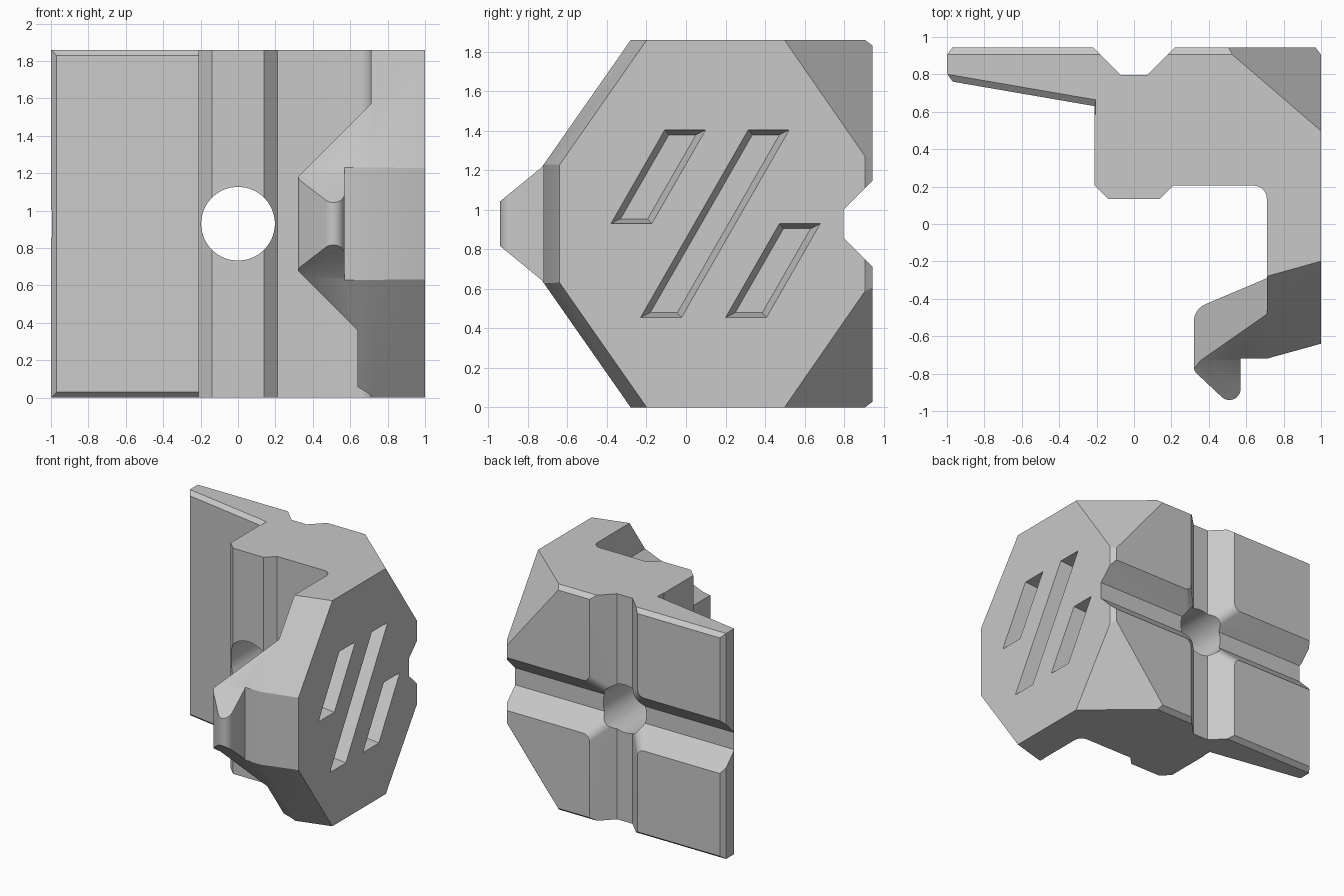
import bpy
import bmesh
import math
from mathutils import Vector

H = 1.86          # overall height
MID = H / 2
BACK = 0.945

cube = bpy.data.objects.get("Cube")
if cube:
    bpy.data.objects.remove(cube, do_unlink=True)

grey = bpy.data.materials.new("plain_grey")
grey.use_nodes = True
colour = (0.58, 0.58, 0.58, 1)
grey.diffuse_color = colour
grey.node_tree.nodes["Principled BSDF"].inputs["Base Color"].default_value = colour


def loft(name, rings):
    """Closed solid through rings of equal point count."""
    bm = bmesh.new()
    rows = [[bm.verts.new(p) for p in ring] for ring in rings]
    n = len(rows[0])
    for a, b in zip(rows, rows[1:]):
        for i in range(n):
            j = (i + 1) % n
            bm.faces.new((a[i], a[j], b[j], b[i]))
    bm.faces.new(rows[0][::-1])
    bm.faces.new(rows[-1])
    bmesh.ops.recalc_face_normals(bm, faces=bm.faces)
    mesh = bpy.data.meshes.new(name)
    bm.to_mesh(mesh)
    bm.free()
    mesh.materials.append(grey)
    obj = bpy.data.objects.new(name, mesh)
    bpy.context.collection.objects.link(obj)
    return obj


def rounded(points, steps=8):
    """Round the corners of a 2D outline; a third value is the radius."""
    out = []
    for i, p in enumerate(points):
        c = Vector(p[:2])
        if len(p) < 3:
            out.append(c)
            continue
        d1 = (Vector(points[i - 1][:2]) - c).normalized()
        d2 = (Vector(points[(i + 1) % len(points)][:2]) - c).normalized()
        half, r = d1.angle(d2) / 2, p[2]
        centre = c + (d1 + d2).normalized() * r / math.sin(half)
        s = c + d1 * r / math.tan(half) - centre
        e = c + d2 * r / math.tan(half) - centre
        w = s.angle(e)
        for k in range(steps + 1):
            t = k / steps
            out.append(centre + (s * math.sin((1 - t) * w) + e * math.sin(t * w)) / math.sin(w))
    return out


# Body: plan outline of wing, block, side plate and hook, extruded upward
plan = rounded([
    (-0.97, BACK), (0.97, BACK), (1, 0.905), (1, -0.64), (0.71, -0.72),
    (0.57, -0.72), (0.57, -1.02, 0.06), (0.32, -0.785, 0.05),
    (0.32, -0.455, 0.1), (0.71, -0.29), (0.71, 0.205, 0.07), (0.21, 0.205),
    (0.14, 0.135), (-0.14, 0.135), (-0.21, 0.205), (-0.21, 0.63),
    (-0.97, 0.761), (-1, 0.805), (-1, 0.905)])
body = loft("hooked_bracket", [[(x, y, z) for x, y in plan] for z in (0, H)])


def cut(name, rings):
    """Subtract a lofted solid from the body and discard it."""
    tool = loft(name, rings)
    tool.hide_render = True
    mod = body.modifiers.new(name, "BOOLEAN")
    mod.operation, mod.solver, mod.object = "DIFFERENCE", "EXACT", tool
    bpy.ops.object.select_all(action="DESELECT")
    bpy.context.view_layer.objects.active = body
    body.select_set(True)
    bpy.ops.object.modifier_apply(modifier=mod.name)
    bpy.data.objects.remove(tool, do_unlink=True)


def wing_front(x):
    return 0.63 - 0.172 * (x + 0.21)


# Cuts that repeat at the top and the bottom
for low in (False, True):
    def level(z):
        return H - z if low else z

    # diagonal corner of the wing, flaring at front and back into chamfers
    a, b = Vector((-0.47, H)), Vector((-1, 1.23))
    along = (a - b).normalized()
    out = Vector((-along.y, along.x))
    triangle = [a + along * 0.3, b - along * 0.3, (a + b) / 2 + out * 1.5]
    inner = [p - out * 0.06 for p in triangle]
    cut("wing_corner", [
        [(p.x, 0.985, level(p.y)) for p in inner],
        [(p.x, 0.905, level(p.y)) for p in triangle],
        [(p.x, wing_front(p.x) + 0.035, level(p.y)) for p in triangle],
        [(p.x, wing_front(p.x) - 0.035, level(p.y)) for p in inner]])

    # chamfer along the front edge of the wing
    lip = [(0.07, H + 0.03), (-0.035, H - 0.06), (-0.05, H + 0.03)]
    cut("wing_chamfer", [
        [(x, wing_front(x) + y, level(z)) for y, z in lip] for x in (-1.2, -0.205)])

    # sloped front of plate and hook
    slope = [(-0.182, 2), (-0.73, 1.2157), (-0.98, 1.011), (-1.3, 1.011), (-1.3, 2)]
    cut("front_slope", [
        [(x, y + 0.28 * max(0, x - 0.71), level(z)) for y, z in slope]
        for x in (0.1, 0.71, 1.2)])

    # diagonal edge of the hook arm
    x0 = 0.64 if low else 0.711
    z0 = 0.86 + x0
    wedge = [(x0, z0), (x0, 2), (0.2, 2), (0.2, 1.06)]
    cut("hook_slope", [
        [(x, y, level(z)) for x, z in wedge] for y in (-1.2, -0.28)])

    # chamfer along the back edge
    strip = [(0.865, H + 0.03), (0.985, H - 0.06), (1.05, H + 0.03)]
    cut("back_chamfer", [
        [(x, y, level(z)) for y, z in strip] for x in (-1.2, 1.2)])

    # triangular facet on the outer back corner
    e = 0.1
    legs = (0.52, 0.447, 0.645)
    s = 1 + sum(e / leg for leg in legs)
    cx, cy, cz = 1 + e, BACK + e, H + e
    tiny = 0.001
    base = [(cx, cy), (cx - legs[0] * s, cy), (cx, cy - legs[1] * s)]
    peak = [(cx + (x - cx) * tiny, cy + (y - cy) * tiny) for x, y in base]
    cut("corner_facet", [
        [(x, y, level(cz)) for x, y in base],
        [(x, y, level(cz - legs[2] * s * (1 - tiny))) for x, y in peak]])


# Crossed grooves in the back, rounded where they meet
def cross(w, y):
    far = 1.3
    points = []
    for turn in range(4):
        for a, b, *radius in ((far, -w), (far, w), (w, w, 0.06)):
            for _ in range(turn):
                a, b = -b, a
            points.append((a, b, *radius))
    return [(a, y, MID + b) for a, b in rounded(points)]


cut("grooves", [cross(0.07, 0.797), cross(0.27, 0.997)])

# Round hole through the block
angles = [math.tau * (i + 0.5) / 48 for i in range(48)]
cut("hole", [
    [(0.197 * math.cos(a), y, MID + 0.197 * math.sin(a)) for a in angles]
    for y in (0, 1.2)])

# Slanted tapered slots in the side plate: bottom y, bottom z, top z
for y0, z0, z1 in ((-0.38, 0.93, 1.405), (-0.23, 0.455, 1.405), (0.2, 0.455, 0.93)):
    def slot(x, iy, iz):
        corners = []
        for z, side in ((z0 + iz, 0), (z0 + iz, 1), (z1 - iz, 1), (z1 - iz, 0)):
            edge = 0.207 - iy if side else iy
            corners.append((x, y0 + 0.574 * (z - z0) + edge, z))
        return corners
    cut("slot", [slot(0.88, 0.035, 0.025), slot(1.02, -0.006, -0.004)])

# Smooth curves with sharp edges
bpy.ops.object.shade_smooth_by_angle(angle=math.radians(25))
